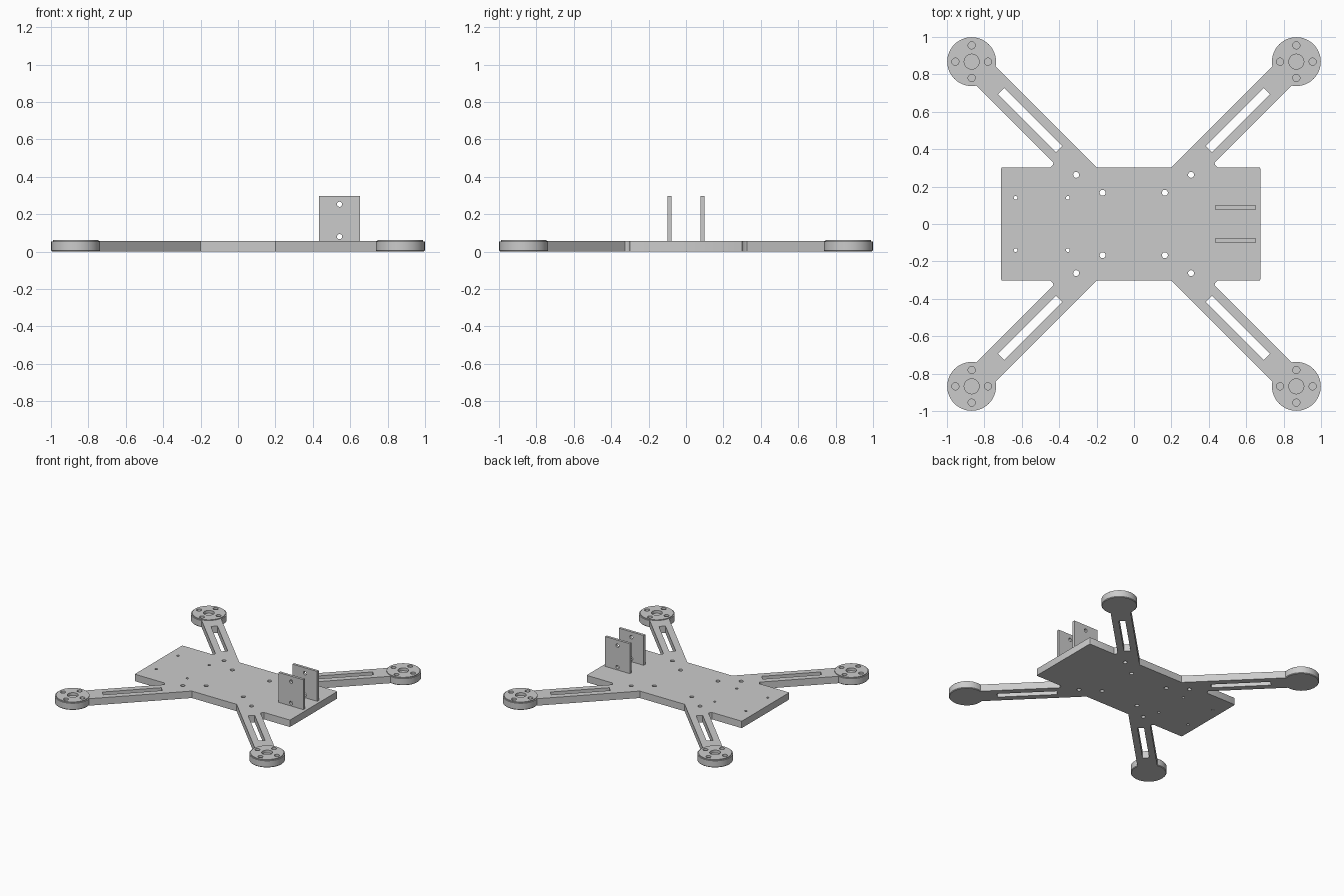
import bpy, bmesh
from math import radians
from mathutils import Matrix, Vector

if "Cube" in bpy.data.objects:
    bpy.data.objects.remove(bpy.data.objects["Cube"])

T = 0.056          # frame thickness
C = 0.868          # motor pad centre
QUADS = [(sx, sy) for sx in (-1, 1) for sy in (-1, 1)]


def make(name, bm):
    bmesh.ops.recalc_face_normals(bm, faces=bm.faces)
    me = bpy.data.meshes.new(name)
    bm.to_mesh(me)
    bm.free()
    ob = bpy.data.objects.new(name, me)
    bpy.context.collection.objects.link(ob)
    return ob


def prism(bm, pts, z0, z1):
    face = bm.faces.new([bm.verts.new((x, y, z0)) for x, y in pts])
    ext = bmesh.ops.extrude_face_region(bm, geom=[face])["geom"]
    bmesh.ops.translate(bm, vec=(0, 0, z1 - z0),
                        verts=[v for v in ext if isinstance(v, bmesh.types.BMVert)])


def cyl(bm, centre, r, depth, axis='Z', seg=32):
    rot = Matrix.Rotation(radians(90), 4, 'X') if axis == 'Y' else Matrix()
    bmesh.ops.create_cone(bm, cap_ends=True, segments=seg, radius1=r, radius2=r,
                          depth=depth, matrix=Matrix.Translation(centre) @ rot)


def select(ob):
    bpy.ops.object.select_all(action='DESELECT')
    ob.select_set(True)
    bpy.context.view_layer.objects.active = ob


def cut(ob, bm):
    cutter = make("cutter", bm)
    cutter.hide_render = True
    mod = ob.modifiers.new("holes", 'BOOLEAN')
    mod.operation, mod.solver, mod.object = 'DIFFERENCE', 'EXACT', cutter
    select(ob)
    bpy.ops.object.modifier_apply(modifier=mod.name)
    bpy.data.objects.remove(cutter)


def smooth(ob):
    select(ob)
    bpy.ops.object.shade_smooth_by_angle(angle=radians(30))


def arm(along, across):
    """Point in arm coordinates (x + y, x - y) turned into x, y."""
    return ((along + across) / 2, (along - across) / 2)


# Frame: centre plate and four diagonal arms in one outline
def quarter(end_x):
    w, h, c = 0.103, 0.303, 0.008
    return [(0.2, h), arm(1.60, -w), arm(1.60, w), (0.43, 0.43 - w), (0.435, 0.314),
            (0.446, h), (end_x - c, h), (end_x - c * 0.3, h - c * 0.3), (end_x, h - c)]


right, left = quarter(0.676), [(-x, y) for x, y in quarter(0.71)]
upper = left[::-1] + right
bm = bmesh.new()
prism(bm, upper + [(x, -y) for x, y in reversed(upper)], 0, T)
frame = make("frame_plate", bm)

# Arm slots and plate holes
bm = bmesh.new()
slot = [arm(0.80, -0.034), arm(1.42, -0.034), arm(1.42, 0.034), arm(0.80, 0.034)]
for sx, sy in QUADS:
    prism(bm, [(sx * x, sy * y) for x, y in slot], -0.1, 0.2)
for s in (-1, 1):
    for x, y, r in [(-0.309, 0.263, 0.016), (0.305, 0.263, 0.016), (-0.168, 0.167, 0.016),
                    (0.165, 0.167, 0.016), (-0.633, 0.14, 0.01), (-0.354, 0.14, 0.01)]:
        cyl(bm, (x, s * y, 0), r, 0.3)
cut(frame, bm)
smooth(frame)

# Motor pads: stepped discs with blind holes on top
profile = [(0, 0), (0.126, 0), (0.1305, 0.005), (0.1305, 0.055),
           (0.122, 0.055), (0.122, 0.062), (0, 0.062)]
for sx, sy in QUADS:
    bm = bmesh.new()
    vs = [bm.verts.new((r, 0, z)) for r, z in profile]
    es = [bm.edges.new(p) for p in zip(vs, vs[1:])]
    bmesh.ops.spin(bm, geom=vs + es, cent=(0, 0, 0), axis=(0, 0, 1),
                   angle=radians(360), steps=64, use_merge=True)
    bmesh.ops.remove_doubles(bm, verts=bm.verts, dist=1e-5)
    pad = make("motor_pad", bm)
    bm = bmesh.new()
    cyl(bm, (0, 0, 0.09), 0.04, 0.1)
    for x, y in ((1, 0), (-1, 0), (0, 1), (0, -1)):
        cyl(bm, (x * 0.087, y * 0.087, 0.09), 0.019, 0.1)
    cut(pad, bm)
    pad.location = (sx * C, sy * C, 0)
    smooth(pad)

# Pair of upright camera mount plates
for s in (-1, 1):
    bm = bmesh.new()
    prism(bm, [(0.432, -0.0105), (0.653, -0.0105), (0.653, 0.0105), (0.432, 0.0105)], T, 0.297)
    mount = make("camera_mount", bm)
    bm = bmesh.new()
    for z in (0.08, 0.253):
        cyl(bm, (0.543, 0, z), 0.014, 0.2, 'Y')
    cut(mount, bm)
    mount.location.y = s * 0.088
    smooth(mount)
